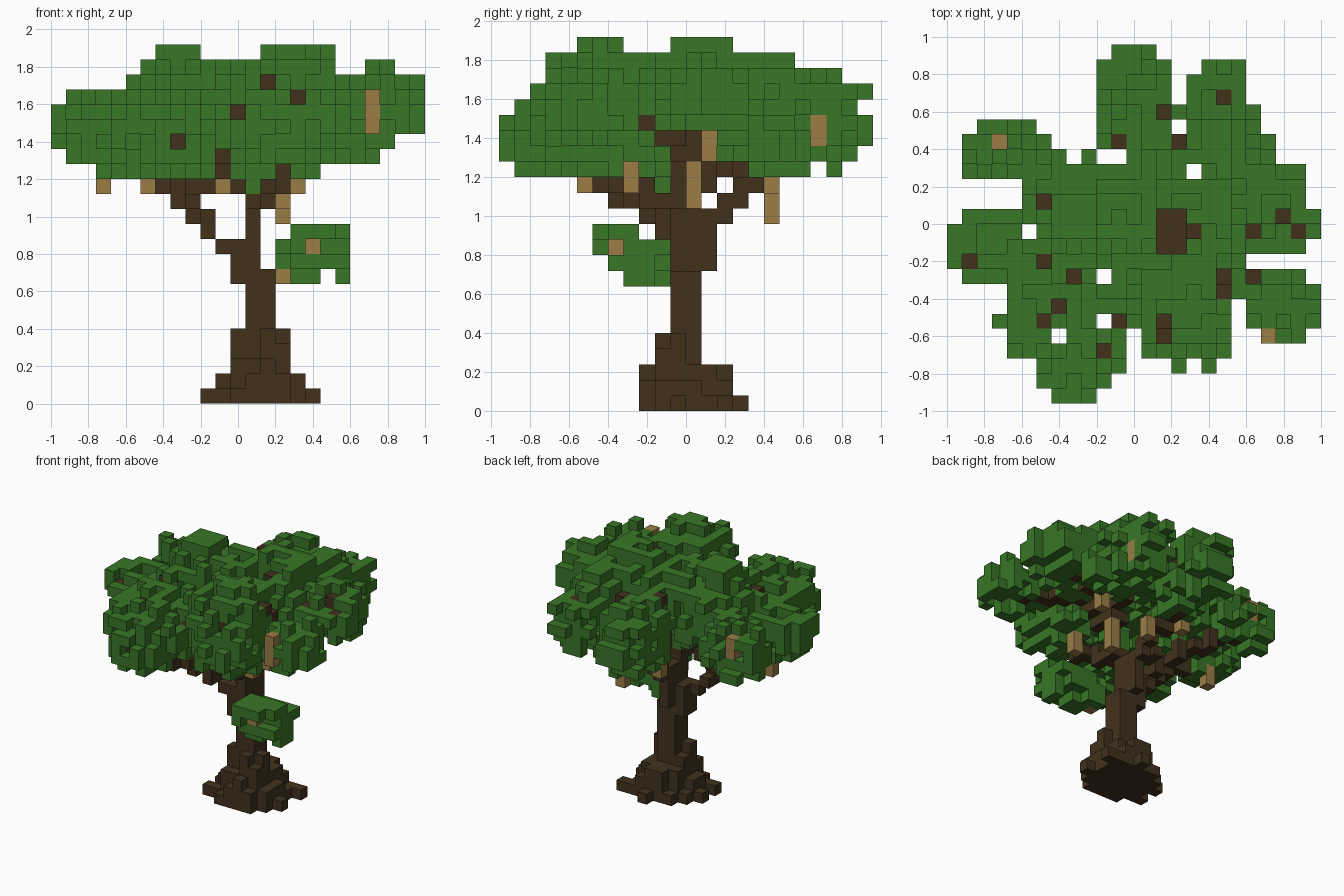
import bpy, bmesh, random
from mathutils import Vector

random.seed(4)
CELL = .08
SIDES = [Vector(axis) * sign for axis in ((1, 0, 0), (0, 1, 0), (0, 0, 1)) for sign in (1, -1)]

if "Cube" in bpy.data.objects:
    bpy.data.objects.remove(bpy.data.objects["Cube"])


def material(name, rgb):
    mat = bpy.data.materials.new(name)
    mat.use_nodes = True
    mat.diffuse_color = (*rgb, 1)
    mat.node_tree.nodes["Principled BSDF"].inputs["Base Color"].default_value = (*rgb, 1)
    return mat


leaf = material("leaf green", (.04, .182, .02))
bark = material("dark bark", (.053, .031, .012))
vine = material("tan vine", (.325, .205, .062))


def cell_at(x, y, z):
    return round(x / CELL), round(y / CELL - .5), round(z / CELL - .5)


def centre(cell):
    return Vector((cell[0], cell[1] + .5, cell[2] + .5)) * CELL


def neighbours(cell):
    return [tuple(int(a + b) for a, b in zip(cell, side)) for side in SIDES]


def box(left, right, front, back, bottom, top):
    """Cells whose centres fall within the bounds."""
    low, high = cell_at(left, front, bottom), cell_at(right, back, top)
    found = set()
    for i in range(low[0] - 1, high[0] + 2):
        for j in range(low[1] - 1, high[1] + 2):
            for k in range(max(low[2] - 1, 0), high[2] + 2):
                x, y, z = centre((i, j, k))
                if left < x < right and front < y < back and bottom < z < top:
                    found.add((i, j, k))
    return found


def column(x, y, bottom, top):
    """An upright stack one cell wide, snapped to the grid."""
    mid = centre(cell_at(x, y, bottom))
    half = CELL / 2
    return box(mid.x - half, mid.x + half, mid.y - half, mid.y + half, bottom, top)


def blob(position, radii, rough):
    """A rounded clump of cells with a ragged edge."""
    position, radii = Vector(position), Vector(radii)
    low, high = position - radii * 1.1, position + radii * 1.1
    found = set()
    for cell in sorted(box(low.x, high.x, low.y, high.y, low.z, high.z)):
        offset = centre(cell) - position
        distance = sum(abs(a / r) ** 2.6 for a, r in zip(offset, radii))
        if distance < 1.05 - rough * random.random() ** 1.5:
            found.add(cell)
    return found


def limb(*points):
    """A stepped line of cells through the points."""
    found = set()
    for start, end in zip(points, points[1:]):
        start, end = Vector(start), Vector(end)
        steps = int((end - start).length / .03) + 1
        found |= {cell_at(*start.lerp(end, n / steps)) for n in range(steps + 1)}
    return found


def build(name, cells, mat, solid):
    """Mesh the outer faces of the cells, skipping those against other cells."""
    bm = bmesh.new()
    corners = {}
    for cell in sorted(cells):
        for side, neighbour in zip(SIDES, neighbours(cell)):
            if neighbour in solid:
                continue
            u = Vector((side.y, side.z, side.x))
            v = side.cross(u)
            ring = []
            for corner in (-u - v, u - v, u + v, v - u):
                spot = centre(cell) + (side + corner) * CELL / 2
                key = tuple(round(a, 3) for a in spot)
                if key not in corners:
                    corners[key] = bm.verts.new(key)
                ring.append(corners[key])
            bm.faces.new(ring)
    mesh = bpy.data.meshes.new(name)
    bm.to_mesh(mesh)
    bm.free()
    mesh.materials.append(mat)
    bpy.context.collection.objects.link(bpy.data.objects.new(name, mesh))


# trunk, with roots that step down and spread along the ground
trunk = box(.05, .2, -.1, .1, 0, .7) | box(-.05, .1, -.1, .1, .65, .9) | box(.05, .1, -.1, .15, .75, .95)
for cell in sorted(box(-.15, .35, -.25, .25, 0, .05)):
    spot = centre(cell)
    reach = (spot.xy - Vector((.12, 0))).length
    if reach < .26:
        height = (.56 - 1.7 * reach) * random.uniform(.6, 1.15)
        trunk |= column(spot.x, spot.y, 0, max(height, CELL))
for x, y in ((.4, -.05), (.4, .2), (-.15, .05), (-.15, -.1), (.15, .3), (.25, -.2)):
    trunk |= limb((.1, 0, 0.05), (x, y, 0.05))

# branches reaching into each clump of leaves
branches = limb((.1, 0, .75), (-.1, -.05, .85), (-.15, -.1, .95), (-.25, -.2, 1), (-.3, -.3, 1.1), (-.4, -.45, 1.2))
branches |= limb((-.15, -.1, 1), (-.3, -.1, 1.1), (-.4, -.1, 1.2), (-.65, -.1, 1.35))
branches |= limb((.1, .1, .9), (.1, .2, 1.05), (.05, .3, 1.15), (0, .5, 1.25), (0, .6, 1.4))
branches |= limb((.1, .05, .9), (.1, -.05, 1.1), (.15, -.05, 1.1), (.2, -.05, 1.4))
branches |= limb((.1, -.1, 1.1), (.2, -.3, 1.15), (.25, -.4, 1.3))
branches |= limb((-.25, -.05, 1.1), (-.1, .05, 1.2), (-.1, .1, 1.35))
branches |= limb((-.25, -.05, 1.1), (-.4, .2, 1.25), (-.65, .35, 1.35))
branches |= box(.1, .3, -.15, .1, 1.3, 1.45)
for tip in ((.7, .1, 1.6), (.8, -.4, 1.55), (.45, .65, 1.55)):
    branches |= limb((.2, 0, 1.4), tip)

# leaf clumps: centre, radii
CLUMPS = [
    ((.28, .08, 1.62), (.5, .44, .26)),
    ((.26, -.4, 1.55), (.3, .4, .33)),
    ((-.36, -.52, 1.42), (.36, .42, .26)),
    ((-.7, -.12, 1.44), (.31, .23, .2)),
    ((-.28, .04, 1.58), (.36, .36, .28)),
    ((0, .6, 1.48), (.23, .37, .28)),
    ((.46, .56, 1.54), (.22, .32, .3)),
    ((.7, .08, 1.6), (.3, .28, .18)),
    ((.8, -.44, 1.56), (.2, .2, .18)),
    ((-.7, .38, 1.46), (.25, .17, .22)),
    ((-.08, -.36, 1.5), (.2, .24, .2)),
]
leaves = set()
for spot, radii in CLUMPS:
    leaves |= blob(spot, radii, .65)

# hollows between and under the clumps
leaves -= box(.5, .7, -1, 1, 1.75, 2) | box(.3, 1, -.1, .15, 1, 1.45)
leaves -= box(.6, .8, .65, .7, 1, 2) | box(-.8, -.5, -1, -.7, 1, 2)

# raised tufts and outermost tips
leaves |= blob((-.32, .04, 1.84), (.12, .12, .1), .1) | blob((.28, -.44, 1.84), (.13, .13, .1), .1)
leaves |= box(.1, .5, -.1, .25, 1.75, 1.95) | box(.7, .85, 0, .15, 1.7, 1.85)
leaves |= box(.85, 1, -.1, .1, 1.5, 1.75) | box(.85, 1, -.55, -.4, 1.45, 1.6)
leaves |= box(-1, -.85, -.25, 0, 1.45, 1.6) | box(-.45, -.2, -1, -.8, 1.3, 1.5)
leaves |= box(-.1, .1, .8, 1, 1.35, 1.5) | box(.05, .2, -.15, 0, 1.1, 1.3)
leaves |= box(.6, .75, .35, .45, 1.3, 1.5) | box(-.75, -.6, -.15, 0, 1.2, 1.3)
leaves &= box(-1, 1, -.95, .95, 1.2, 1.9) | box(0, 1, -1, 1, 1.1, 1.9)
leaves -= box(.1, .3, -.15, .1, 1.45, 2)

# gaps that show daylight right through the crown
for x, y in ((-.3, .35), (-.1, .35), (-.2, .35), (.3, .3), (-.55, -.05), (-.3, -.3), (-.2, -.3),
             (-.2, -.5), (-.4, -.6)):
    leaves -= column(x, y, 1, 2)
    branches -= column(x, y, 1.3, 2)

# pits break up the outside of the crown
for cell in sorted(leaves):
    opening = sum(n not in leaves for n in neighbours(cell))
    if opening and random.random() < (.14 if opening < 3 else .24):
        leaves.discard(cell)

# low tuft beside the trunk
low_leaves = blob((.42, -.26, .84), (.19, .22, .15), .5) | box(.5, .6, -.3, -.15, .65, .9)
low_leaves |= box(.2, .35, -.2, -.1, .65, .8) | box(.3, .45, -.3, -.15, .65, .7)
low_leaves -= box(.2, .6, -.25, 0, .9, 1) | box(.2, .6, -.5, -.4, .6, .8)
low_leaves -= box(.45, .7, -.4, -.3, .8, .9) | trunk

# hanging vines: x, y and lower end
vines = column(.4, -.35, .8, .9) | column(.25, -.2, .65, .7)
for x, y, bottom in ((.25, .45, .95), (-.5, -.5, 1.1), (-.7, -.05, 1.1), (.25, .05, 1.05), (.3, -.3, 1.1),
                     (.4, .1, 1.3), (.55, .7, 1.35), (.7, -.6, 1.45), (-.7, .45, 1.4), (-.1, .45, 1.1)):
    vines |= column(x, y, bottom, bottom + .2)
leaves -= column(-.7, .45, 1.5, 2)


def expose(cells):
    """Drop the outermost leaf of a sorted row and return the one behind it."""
    leaves.difference_update(cells[:1])
    return set(cells[1:2])


# twigs that poke through the top of the crown, then through the front
twigs = set()
for x, y in ((-.9, -.2), (-.5, .1), (-.5, -.2), (-.4, -.45), (-.5, -.5), (-.1, -.5), (-.2, -.7), (.2, -.6),
             (.5, -.3), (.5, -.35), (.65, -.3), (.65, -.05), (.8, .05), (.9, -.05), (.2, .6), (.25, .45),
             (.5, .7), (.3, -.05)):
    twigs |= expose(sorted(leaves & column(x, y, 1, 2), reverse=True))
for x, z in ((-.3, 1.4), (-.1, 1.3), (0, 1.55), (.15, 1.7), (.3, 1.65)):
    mark = cell_at(x, 0, z)
    twigs |= expose(sorted(c for c in leaves if c[0] == mark[0] and c[2] == mark[2]))
twigs |= {c for c in sorted(leaves) if c[1] > 0 and random.random() < .015}

# each cell belongs to one part only
twigs -= vines
branches -= trunk | vines | twigs
leaves -= branches | vines | twigs
low_leaves -= vines

solid = trunk | branches | twigs | leaves | low_leaves | vines
build("trunk_and_roots", trunk, bark, solid)
build("branches", branches, bark, solid)
build("twigs", twigs, bark, solid)
build("leaf_crown", leaves, leaf, solid)
build("low_leaf_tuft", low_leaves, leaf, solid)
build("hanging_vines", vines, vine, solid)
